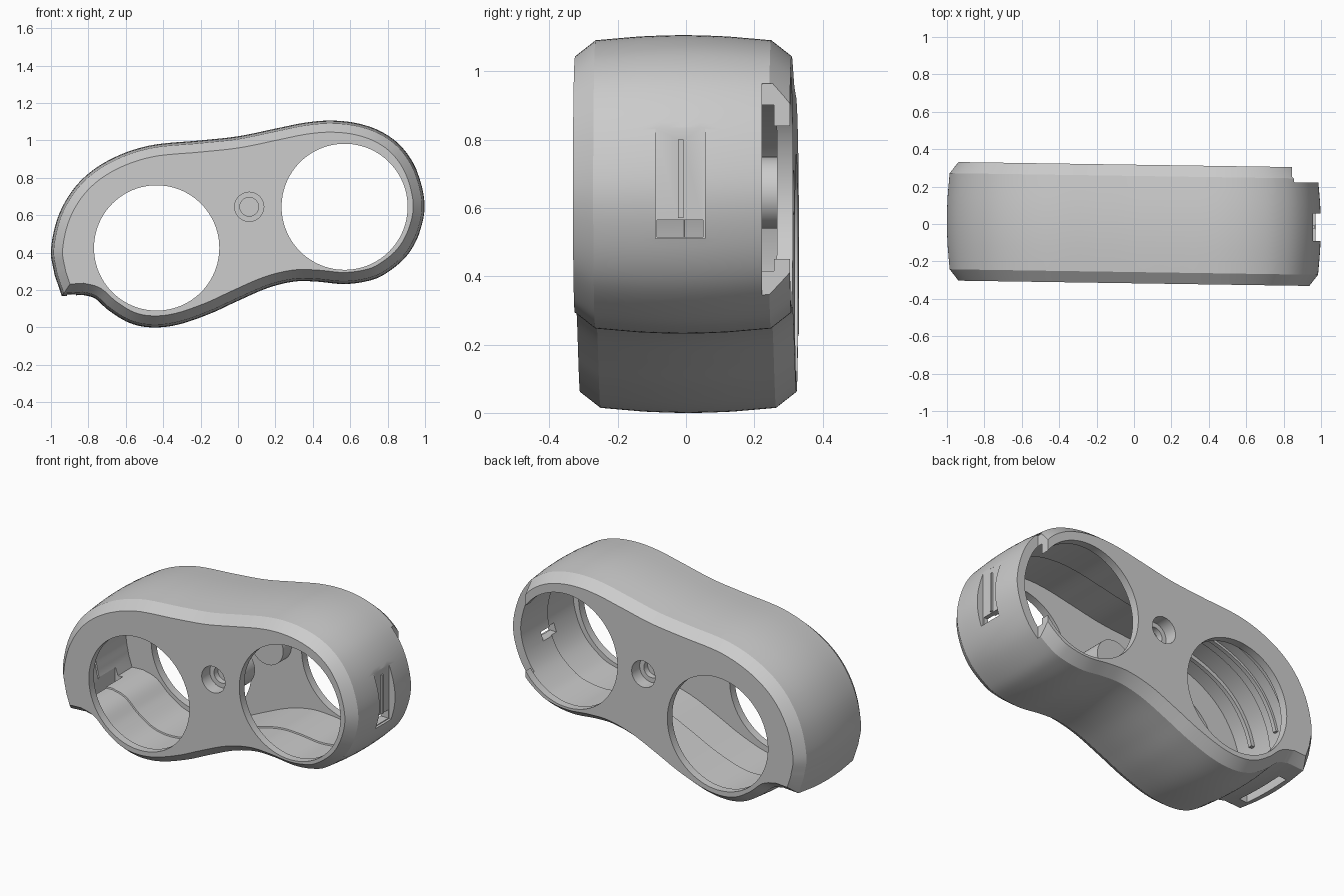
import bpy, bmesh, math
from mathutils import Vector

if "Cube" in bpy.data.objects:
    bpy.data.objects.remove(bpy.data.objects["Cube"])

SLOPE = -0.015            # front and back faces are slightly skewed in plan
LENS = [(-0.435, 0.425, 0.335), (0.57, 0.645, 0.337)]
SCREW = (0.06, 0.645)

# Outline control points (x, z), clockwise from the left foot
CTRL = [(-.982, .285), (-1.0, .42), (-.955, .61), (-.85, .775), (-.69, .895), (-.475, .972),
        (-.2, 1.0), (0, 1.022), (.2, 1.063), (.36, 1.095), (.5, 1.106), (.64, 1.091),
        (.77, 1.045), (.88, .96), (.96, .83), (.999, .66), (.972, .51), (.90, .38),
        (.78, .282), (.68, .245), (.56, .232), (.42, .245), (.3, .245), (.16, .211),
        (0, .142), (-.15, .073), (-.32, .015), (-.46, .0), (-.58, .024), (-.69, .09),
        (-.765, .155), (-.83, .174)]


def spline(pts, n=6):
    p = [Vector(q) for q in pts]
    p = [2 * p[0] - p[1]] + p + [2 * p[-1] - p[-2]]
    out = []
    for i in range(1, len(p) - 2):
        a, b, c, d = p[i - 1:i + 3]
        for k in range(n):
            t = k / n
            out.append(0.5 * (2 * b + (c - a) * t + (2 * a - 5 * b + 4 * c - d) * t * t
                              + (3 * b - a - 3 * c + d) * t ** 3))
    return out + [p[-2]]


OUTLINE = spline(CTRL) + [Vector((-.942, .167))]    # last point: sharp foot corner


def inset(pts, d):
    """Mitred inward offset of a clockwise outline."""
    res = []
    for i, p in enumerate(pts):
        e1 = (p - pts[i - 1]).normalized()
        e2 = (pts[(i + 1) % len(pts)] - p).normalized()
        n1, n2 = Vector((e1.y, -e1.x)), Vector((e2.y, -e2.x))
        res.append(p + (n1 + n2) * d / (1 + n1.dot(n2)))
    return res


def finish(name, bm):
    bmesh.ops.recalc_face_normals(bm, faces=bm.faces)
    me = bpy.data.meshes.new(name)
    bm.to_mesh(me)
    bm.free()
    ob = bpy.data.objects.new(name, me)
    bpy.context.collection.objects.link(ob)
    return ob


def loft(name, profile):
    """Stack inset outlines along y; profile is (y, inset)."""
    bm = bmesh.new()
    rings = [[bm.verts.new((p.x, y + SLOPE * p.x, p.y)) for p in inset(OUTLINE, d)]
             for y, d in profile]
    n = len(OUTLINE)
    for a, b in zip(rings, rings[1:]):
        for i in range(n):
            j = (i + 1) % n
            bm.faces.new((a[i], a[j], b[j], b[i]))
    bm.faces.new(rings[0])
    bm.faces.new(rings[-1])
    return finish(name, bm)


def box(name, lo, hi):
    bm = bmesh.new()
    bmesh.ops.create_cube(bm, size=1)
    for v in bm.verts:
        v.co = Vector([(l + h) / 2 + c * (h - l) for l, h, c in zip(lo, hi, v.co)])
    return finish(name, bm)


def rod(name, x, z, r, y0, y1, sides=48):
    bm = bmesh.new()
    rings = [[bm.verts.new((x + r * math.cos(2 * math.pi * i / sides), y,
                            z + r * math.sin(2 * math.pi * i / sides)))
              for i in range(sides)] for y in (y0, y1)]
    for i in range(sides):
        j = (i + 1) % sides
        bm.faces.new((rings[0][i], rings[0][j], rings[1][j], rings[1][i]))
    bm.faces.new(rings[0])
    bm.faces.new(rings[1])
    return finish(name, bm)


def boolean(target, tool, op='DIFFERENCE'):
    m = target.modifiers.new("cut", 'BOOLEAN')
    m.object, m.operation, m.solver = tool, op, 'EXACT'
    bpy.context.view_layer.objects.active = target
    bpy.ops.object.modifier_apply(modifier=m.name)
    bpy.data.objects.remove(tool)


# Barrelled, chamfered outer body
half = [(.06, .001), (.13, .004), (.2, .010), (.257, .015), (.317, .062)]
body = loft("housing", [(-y, d) for y, d in reversed(half)] + [(0, 0)] + half)

# Hollow inside with a seam step
boolean(body, loft("cavity", [(-.27, .056), (-.02, .056), (-.018, .064), (.27, .064)]))

# Raised ribs under the roof of the left lobe
for y in (-.15, .05, .15):
    ridge = loft("ridge", [(y - .012, .04), (y + .012, .04)])
    boolean(ridge, loft("ridge_core", [(y - .1, .078), (y + .1, .078)]))
    boolean(ridge, box("ridge_limit", (-1.1, -1, .5), (-.2, 1, 1.2)), 'INTERSECT')
    boolean(body, ridge, 'UNION')

# Short screw bosses inside the front and back plates
boolean(body, rod("front_boss", *SCREW, 0.115, -.29, -.09), 'UNION')
boolean(body, rod("back_boss", *SCREW, 0.105, .19, .29), 'UNION')

# Two large round openings through front and back
for x, z, r in LENS:
    boolean(body, rod("opening", x, z, r, -1, 1, 96))

# Counterbored screw holes on both faces
for s in (-1, 1):
    boolean(body, rod("counterbore", *SCREW, .078, *sorted((s * .24, s * .5))))
    boolean(body, rod("screw_hole", *SCREW, .05, *sorted((s * .205, s * .5))))

# Open step at the rear right edge
boolean(body, box("rear_step", (.845, .222, .28), (1.2, .6, .965)))

# Recessed strap slot on the right side, with a through window
boolean(body, box("slot_recess", (.957, -.09, .51), (1.2, .055, .835)))
boolean(body, box("slot_window", (.90, -.085, .515), (1.2, .05, .565)))

# Rectangular slot under the left foot
boolean(body, box("foot_slot", (-.915, -.17, .10), (-.865, .15, .28)))

# Thin rib down the middle of the side recess
boolean(body, box("slot_rib", (.945, -.024, .57), (.967, -.008, .80)), 'UNION')

bpy.ops.object.select_all(action='DESELECT')
body.select_set(True)
bpy.context.view_layer.objects.active = body
bpy.ops.object.shade_smooth_by_angle(angle=math.radians(24))
